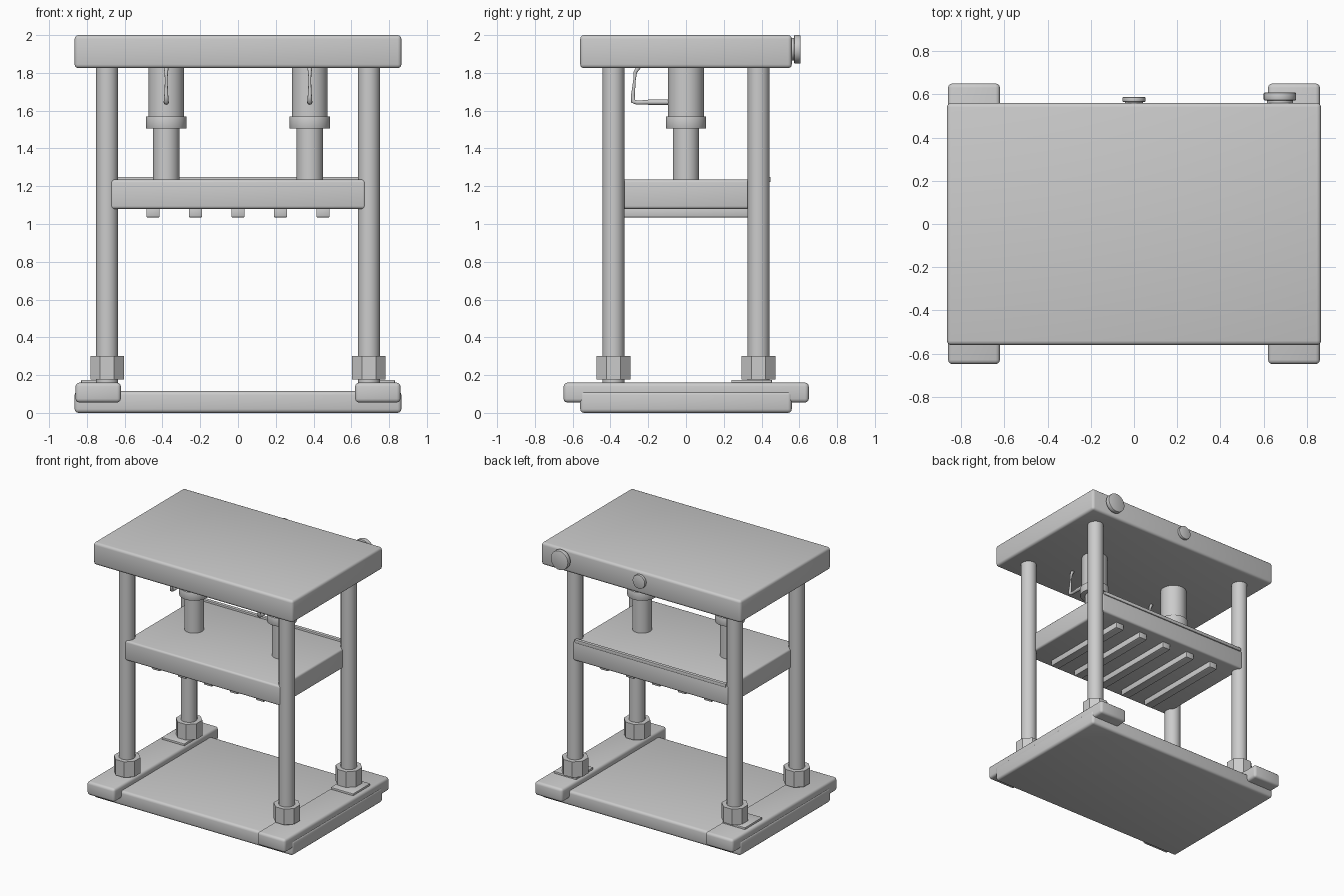
import bpy, math
from mathutils import Vector

if "Cube" in bpy.data.objects:
    bpy.data.objects.remove(bpy.data.objects["Cube"])

grey = bpy.data.materials.new("machine_grey")
grey.diffuse_color = (0.6, 0.6, 0.6, 1)
grey.use_nodes = True
grey.node_tree.nodes["Principled BSDF"].inputs["Base Color"].default_value = grey.diffuse_color


def finish(ob, name, smooth=True):
    ob.name = name
    ob.data.materials.clear()
    ob.data.materials.append(grey)
    if smooth:
        bpy.ops.object.shade_smooth_by_angle(angle=math.radians(35))
    return ob


def box(name, x, y, z, bevel=0.0, segments=3):
    """Box from (min, max) ranges with rounded edges."""
    bpy.ops.mesh.primitive_cube_add(size=1, location=[sum(r) / 2 for r in (x, y, z)])
    ob = bpy.context.object
    ob.scale = [r[1] - r[0] for r in (x, y, z)]
    bpy.ops.object.transform_apply(location=False, rotation=False, scale=True)
    if bevel:
        mod = ob.modifiers.new("rounded", "BEVEL")
        mod.width, mod.segments = bevel, segments
        bpy.ops.object.modifier_apply(modifier=mod.name)
    return finish(ob, name, bevel > 0)


def cylinder(name, start, end, radius, sides=40, spin=0.0, bevel=0.0):
    """Cylinder running between two points."""
    a, b = Vector(start), Vector(end)
    axis = b - a
    bpy.ops.mesh.primitive_cylinder_add(vertices=sides, radius=radius, depth=axis.length,
                                        location=(a + b) / 2)
    ob = bpy.context.object
    ob.rotation_euler = axis.to_track_quat('Z', 'Y').to_euler() if abs(axis.z) < 1e-6 else (0, 0, spin)
    if bevel:
        mod = ob.modifiers.new("rounded", "BEVEL")
        mod.width, mod.segments = bevel, 2
        mod.limit_method, mod.angle_limit = 'ANGLE', math.radians(50)
        bpy.ops.object.modifier_apply(modifier=mod.name)
    return finish(ob, name, sides > 12)


# Top and bottom slabs
box("top_slab", (-0.865, 0.865), (-0.56, 0.56), (1.825, 2.0), 0.02)
box("base_slab", (-0.865, 0.865), (-0.56, 0.56), (0.0, 0.115), 0.02)

# Moving platen with back lip and clamp bars beneath
box("platen", (-0.675, 0.675), (-0.44, 0.44), (1.08, 1.235), 0.015)
box("platen_lip", (-0.655, 0.655), (0.42, 0.448), (1.222, 1.25), 0.004, 2)
for i in range(5):
    x = -0.45 + i * 0.225
    box("clamp_bar", (x - 0.035, x + 0.035), (-0.375, 0.375), (1.035, 1.09), 0.006, 2)

for s in (-1, 1):
    # Foot beams and shim plates at the rear posts
    box("foot_beam", sorted((s * 0.62, s * 0.86)), (-0.648, 0.65), (0.055, 0.16), 0.02)
    box("shim_plate", sorted((s * 0.635, s * 0.83)), (0.24, 0.455), (0.155, 0.175), 0.004, 2)

    # Guide posts with faceted nuts
    for t in (-1, 1):
        x, y = s * 0.693, t * 0.384
        cylinder("guide_post", (x, y, 0.14), (x, y, 1.84), 0.058)
        cylinder("post_nut", (x, y, 0.177), (x, y, 0.30),
                 0.089 / math.cos(math.pi / 8), 8, math.pi / 8)

    # Hydraulic rams
    x = s * 0.38
    cylinder("ram_body", (x, 0, 1.56), (x, 0, 1.835), 0.095)
    cylinder("ram_collar", (x, 0, 1.505), (x, 0, 1.57), 0.107, bevel=0.004)
    cylinder("ram_rod", (x, 0, 1.225), (x, 0, 1.51), 0.07)

    # Feed line from the ram up to the top slab
    cylinder("line_fitting", (x, -0.20, 1.645), (x, -0.09, 1.645), 0.014, 16)
    curve = bpy.data.curves.new("feed_line", 'CURVE')
    curve.dimensions = '3D'
    curve.bevel_depth, curve.bevel_resolution = 0.012, 3
    curve.use_fill_caps = True
    path = [(-0.19, 1.645, 1.0), (-0.26, 1.643, 1.0), (-0.28, 1.65, 1.1),
            (-0.281, 1.68, 0.9), (-0.273, 1.76, 0.55), (-0.268, 1.805, 0.8), (-0.25, 1.83, 1.1)]
    spline = curve.splines.new('POLY')
    spline.points.add(len(path) - 1)
    for p, (y, z, r) in zip(spline.points, path):
        p.co = (x, y, z, 1)
        p.radius = r
    curve.materials.append(grey)
    bpy.context.collection.objects.link(bpy.data.objects.new("feed_line", curve))

# Knobs on the back of the top slab
cylinder("large_knob_neck", (0.675, 0.55, 1.925), (0.675, 0.575, 1.925), 0.06)
cylinder("large_knob", (0.675, 0.572, 1.925), (0.675, 0.607, 1.925), 0.075, bevel=0.004)
cylinder("small_knob_neck", (0, 0.55, 1.93), (0, 0.57, 1.93), 0.042)
cylinder("small_knob", (0, 0.565, 1.93), (0, 0.587, 1.93), 0.053, bevel=0.003)
